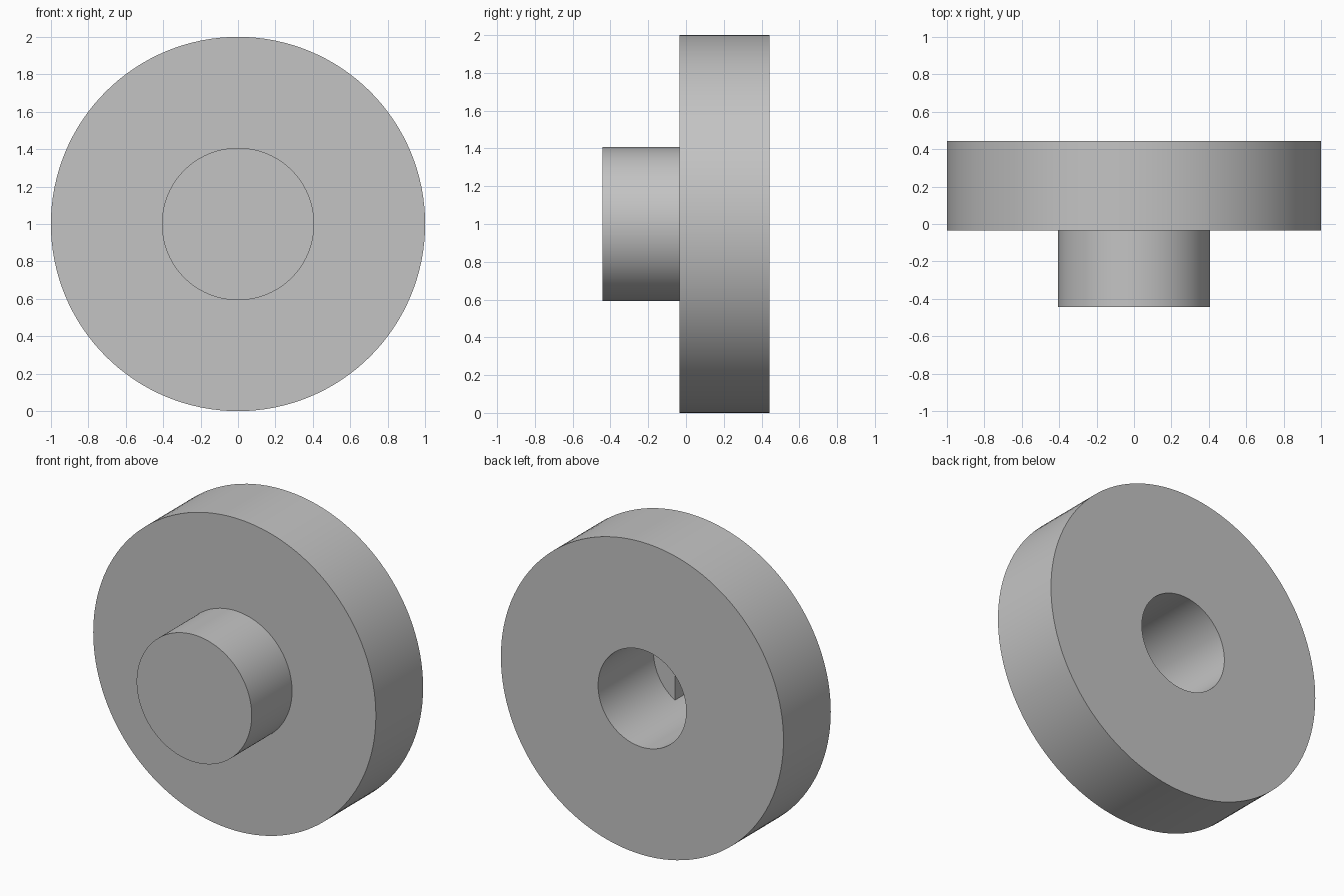
import bpy, bmesh, math
from mathutils import Matrix, Vector

cube = bpy.data.objects.get("Cube")
if cube:
    bpy.data.objects.remove(cube, do_unlink=True)

FRONT, SHOULDER, BACK = -0.443, -0.035, 0.443
RIM_R, HUB_R, BORE_R = 1.0, 0.407, 0.312
LEDGE, FLOOR = BACK - 0.56, BACK - 0.79   # start and end of the flatted bore
FLAT_X = 0.16
SEGMENTS = 128

grey = bpy.data.materials.new("plain grey")
grey.use_nodes = True
colour = (0.55, 0.55, 0.55, 1)
grey.diffuse_color = colour
grey.node_tree.nodes["Principled BSDF"].inputs["Base Color"].default_value = colour


def finish(name, bm):
    """Turn a bmesh around the y axis into an object at wheel height."""
    bmesh.ops.remove_doubles(bm, verts=bm.verts, dist=1e-5)
    bmesh.ops.recalc_face_normals(bm, faces=bm.faces)
    bmesh.ops.translate(bm, verts=bm.verts, vec=(0, 0, RIM_R))
    mesh = bpy.data.meshes.new(name)
    bm.to_mesh(mesh)
    bm.free()
    mesh.materials.append(grey)
    obj = bpy.data.objects.new(name, mesh)
    bpy.context.collection.objects.link(obj)
    bpy.ops.object.select_all(action='DESELECT')
    obj.select_set(True)
    bpy.context.view_layer.objects.active = obj
    bpy.ops.object.shade_smooth_by_angle(angle=math.radians(30))
    return obj


# Wheel: disc, front hub and blind bore turned from one profile
profile = [(0, FRONT), (HUB_R, FRONT), (HUB_R, SHOULDER), (RIM_R, SHOULDER),
           (RIM_R, BACK), (BORE_R, BACK), (BORE_R, FLOOR), (0, FLOOR)]
bm = bmesh.new()
verts = [bm.verts.new((0, y, r)) for r, y in profile]
edges = [bm.edges.new(pair) for pair in zip(verts, verts[1:])]
bmesh.ops.spin(bm, geom=verts + edges, cent=(0, 0, 0), axis=(0, 1, 0),
               angle=math.tau, steps=SEGMENTS, use_merge=True)
finish("wheel_with_hub", bm)

# Flat side of the bore: a circular segment filling the +x side
half = math.acos(FLAT_X / BORE_R)
steps = 40
bm = bmesh.new()
arc = []
for i in range(steps + 1):
    a = -half + 2 * half * i / steps
    arc.append(bm.verts.new((BORE_R * math.cos(a), FLOOR, BORE_R * math.sin(a))))
face = bm.faces.new(arc)
ext = bmesh.ops.extrude_face_region(bm, geom=[face])
top = [v for v in ext["geom"] if isinstance(v, bmesh.types.BMVert)]
bmesh.ops.translate(bm, verts=top, vec=(0, LEDGE - FLOOR, 0))
finish("bore_flat", bm)
